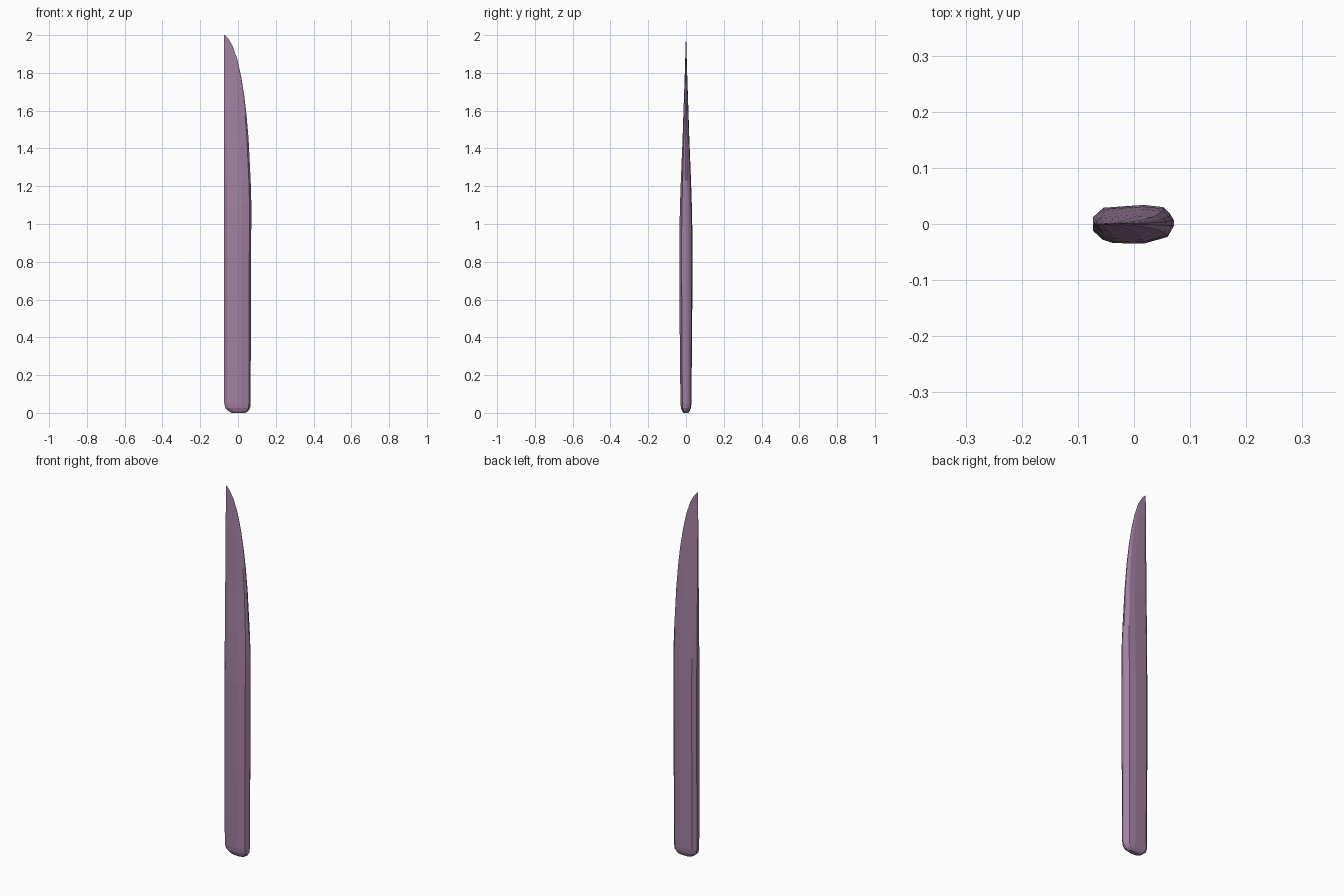
import bpy, bmesh

# cross-section of the blade: x as a fraction of the width, y in units
section = [(0, -0.012), (0.12, -0.028), (0.25, -0.034), (0.63, -0.035), (0.93, -0.023),
           (1, -0.004), (1, 0.008), (0.96, 0.018), (0.88, 0.030), (0.63, 0.034),
           (0.13, 0.029), (0, 0.012)]

# levels: height, left x, right x, thickness scale
levels = [(0.0, -0.032, 0.038, 0.35), (0.008, -0.048, 0.052, 0.55),
          (0.025, -0.067, 0.064, 0.76), (0.05, -0.073, 0.067, 0.84),
          (0.5, -0.073, 0.068, 0.97), (0.95, -0.073, 0.070, 1.0),
          (1.1, -0.073, 0.071, 0.91), (1.23, -0.073, 0.067, 0.78),
          (1.45, -0.073, 0.056, 0.52), (1.58, -0.073, 0.045, 0.40),
          (1.68, -0.073, 0.033, 0.30), (1.78, -0.073, 0.017, 0.20),
          (1.87, -0.073, -0.003, 0.12), (1.94, -0.073, -0.027, 0.06),
          (1.98, -0.073, -0.050, 0.025), (2.0, -0.073, -0.069, 0.01)]

# blade lofted through all levels
bm = bmesh.new()
rings = []
for z, left, right, thick in levels:
    rings.append([bm.verts.new((left + u * (right - left), y * thick, z)) for u, y in section])
n = len(section)
for low, high in zip(rings, rings[1:]):
    for i in range(n):
        j = (i + 1) % n
        bm.faces.new((low[i], low[j], high[j], high[i]))
bm.faces.new(rings[0][::-1])
bm.faces.new(rings[-1])
bmesh.ops.recalc_face_normals(bm, faces=bm.faces)

mesh = bpy.data.meshes.new("blade")
bm.to_mesh(mesh)
bm.free()
blade = bpy.data.objects.new("blade", mesh)
bpy.context.collection.objects.link(blade)

# muted purple
mat = bpy.data.materials.new("purple")
mat.diffuse_color = (0.36, 0.22, 0.36, 1)
mesh.materials.append(mat)
